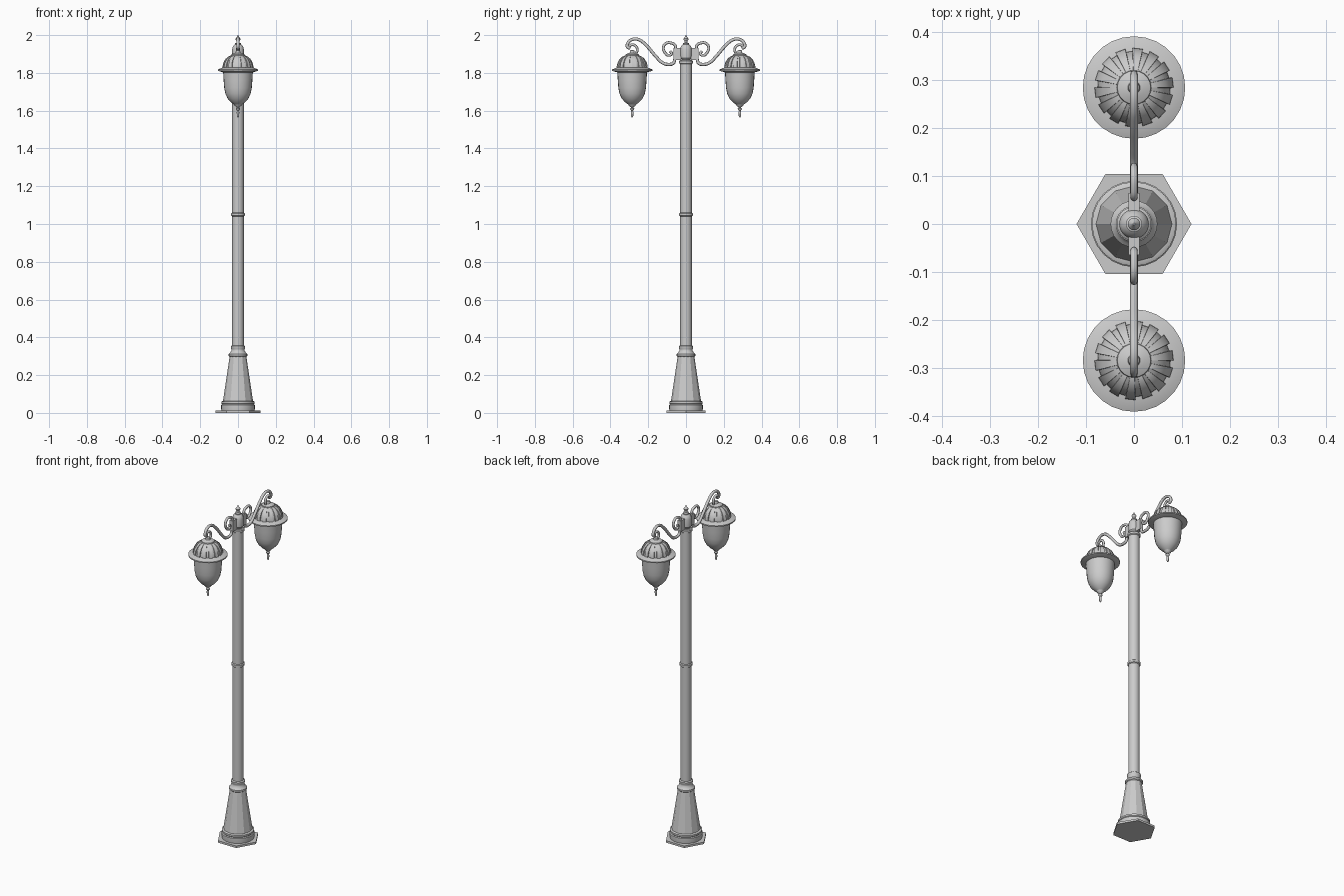
import bpy, bmesh, math
from mathutils import Vector


def finish(name, bm, smooth=35):
    bmesh.ops.recalc_face_normals(bm, faces=bm.faces[:])
    me = bpy.data.meshes.new(name)
    bm.to_mesh(me)
    bm.free()
    if smooth:
        for p in me.polygons:
            p.use_smooth = True
        me.set_sharp_from_angle(angle=math.radians(smooth))
    ob = bpy.data.objects.new(name, me)
    bpy.context.collection.objects.link(ob)
    return ob


def lathe(name, profile, sides=20, y=0, smooth=35, steps=None):
    """Spin (radius, z) points about z; steps gives (angle, radius factor) per column."""
    steps = steps or [(math.tau * i / sides, 1.0) for i in range(sides)]
    bm = bmesh.new()
    rings = [[bm.verts.new((r * f * math.cos(a), y + r * f * math.sin(a), z))
              for a, f in steps] for r, z in profile]
    n = len(steps)
    for lo, hi in zip(rings, rings[1:]):
        for i in range(n):
            bm.faces.new((lo[i], lo[(i + 1) % n], hi[(i + 1) % n], hi[i]))
    bm.faces.new(rings[0])
    bm.faces.new(rings[-1])
    return finish(name, bm, smooth)


def tube(name, pts, radius, side):
    """Round bar through (y, z) points in the plane x = 0."""
    cu = bpy.data.curves.new(name, 'CURVE')
    cu.dimensions = '3D'
    cu.bevel_depth = radius
    cu.bevel_resolution = 2
    cu.resolution_u = 4
    cu.use_fill_caps = True
    sp = cu.splines.new('BEZIER')
    sp.bezier_points.add(len(pts) - 1)
    for bp, (y, z) in zip(sp.bezier_points, pts):
        bp.co = Vector((0, y * side, z))
        bp.handle_left_type = bp.handle_right_type = 'AUTO'
    ob = bpy.data.objects.new(name, cu)
    bpy.context.collection.objects.link(ob)


def box(name, y, z, size):
    bm = bmesh.new()
    bmesh.ops.create_cube(bm, size=1)
    for v in bm.verts:
        v.co = Vector((v.co.x * size[0], y + v.co.y * size[1], z + v.co.z * size[2]))
    finish(name, bm, 0)


# Base: hexagonal plate, moulded foot and tapered pedestal
lathe("base_plate", [(0.12, 0), (0.12, 0.012)], 6, smooth=0)
lathe("base_foot", [(0.088, 0.01), (0.09, 0.03), (0.09, 0.042), (0.085, 0.046),
                    (0.088, 0.05), (0.088, 0.06), (0.08, 0.064)], 24)
lathe("pedestal", [(0.08, 0.06), (0.044, 0.30)], 12, smooth=0)
lathe("pedestal_collar", [(0.043, 0.297), (0.049, 0.302), (0.049, 0.312), (0.043, 0.318),
                          (0.035, 0.33), (0.035, 0.338), (0.038, 0.343), (0.038, 0.353),
                          (0.03, 0.358)], 24)

# Post with joint rings
lathe("post", [(0.031, 0.34), (0.031, 1.86)], 20)
for name, z in (("post_joint", 1.05), ("post_top_ring", 1.857)):
    lathe(name, [(0.031, z - 0.01), (0.036, z - 0.006), (0.036, z + 0.006), (0.031, z + 0.01)])

# Hub with finial
lathe("hub", [(0.024, 1.86), (0.024, 1.872), (0.03, 1.88), (0.031, 1.925), (0.026, 1.942),
              (0.017, 1.95), (0.017, 1.956), (0.008, 1.96), (0.007, 1.968), (0.012, 1.974),
              (0.013, 1.981), (0.009, 1.987), (0.004, 1.994), (0.002, 2.0)], 20)

# Cross-sections of the lamp; roof ribs alternate between raised and recessed
ribs = []
for i in range(14):
    a = math.tau * i / 14
    w = math.tau / 14
    ribs += [(a, 1.0), (a + w * 0.58, 1.0), (a + w * 0.6, 0.92), (a + w * 0.98, 0.92)]
roof = [(0.083, 1.822), (0.082, 1.835), (0.077, 1.855), (0.067, 1.873), (0.052, 1.886),
        (0.036, 1.893)]
glass = [(0.004, 1.622), (0.018, 1.63), (0.038, 1.645), (0.055, 1.664), (0.067, 1.69),
         (0.073, 1.72), (0.076, 1.76), (0.079, 1.812)]

for side, tag in ((-1, "left"), (1, "right")):
    y = 0.285 * side
    # Lantern: glass bowl, brim, ribbed roof, cap and hanging finial
    lathe(tag + "_lamp_bowl", glass, 24, y)
    lathe(tag + "_lamp_brim", [(0.08, 1.803), (0.107, 1.811), (0.107, 1.818), (0.082, 1.828)], 28, y)
    lathe(tag + "_lamp_roof", roof, y=y, steps=ribs, smooth=25)
    lathe(tag + "_lamp_cap", [(0.037, 1.888), (0.035, 1.898), (0.022, 1.904), (0.013, 1.906),
                              (0.011, 1.918), (0.004, 1.922)], 20, y)
    lathe(tag + "_lamp_finial", [(0.003, 1.565), (0.006, 1.572), (0.007, 1.592), (0.005, 1.6),
                                 (0.011, 1.606), (0.012, 1.611), (0.006, 1.617),
                                 (0.018, 1.626), (0.022, 1.634)], 14, y)
    # Scrolled bracket: mount, main arm, hook loop and upper curl
    box(tag + "_arm_mount", 0.046 * side, 1.90, (0.022, 0.038, 0.065))
    tube(tag + "_arm", [(0.06, 1.872), (0.066, 1.852), (0.09, 1.845), (0.122, 1.852),
                        (0.16, 1.888), (0.21, 1.945), (0.25, 1.976), (0.285, 1.977),
                        (0.309, 1.955), (0.31, 1.937), (0.295, 1.93)], 0.0085, side)
    tube(tag + "_lamp_hook", [(0.262, 1.905), (0.258, 1.926), (0.27, 1.945), (0.287, 1.949),
                              (0.304, 1.937)], 0.007, side)
    tube(tag + "_scroll", [(0.085, 1.915), (0.076, 1.902), (0.094, 1.893), (0.113, 1.91),
                           (0.12, 1.935), (0.105, 1.957), (0.075, 1.957), (0.057, 1.945),
                           (0.056, 1.925)], 0.0075, side)
